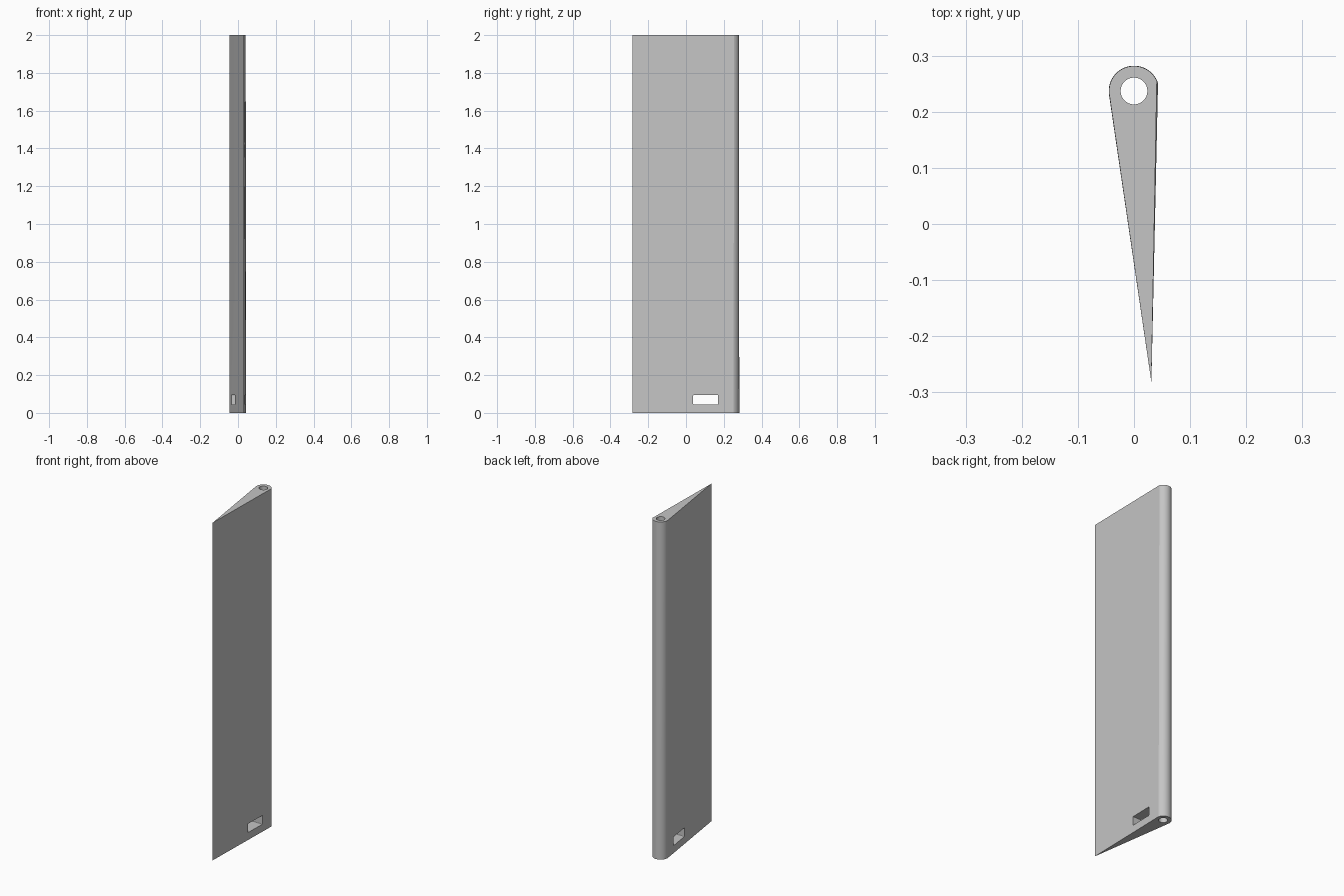
import bpy, bmesh
from math import cos, sin, radians
from mathutils import Vector

cube = bpy.data.objects.get("Cube")
if cube:
    bpy.data.objects.remove(cube, do_unlink=True)

HEIGHT = 2.0
HUB = Vector((0.0, 0.237))   # centre of the rounded edge
RADIUS = 0.045
TIP = Vector((0.031, -0.282))

grey = bpy.data.materials.new("plain grey")
grey.use_nodes = True
colour = (0.56, 0.56, 0.56, 1)
grey.diffuse_color = colour
grey.node_tree.nodes["Principled BSDF"].inputs["Base Color"].default_value = colour


def arc(start, end, steps, radius):
    angles = [radians(start + (end - start) * i / steps) for i in range(steps + 1)]
    return [HUB + radius * Vector((cos(a), sin(a))) for a in angles]


def loft(name, bottom, top, z0, z1):
    """Solid between two outlines with matching points."""
    bm = bmesh.new()
    low = [bm.verts.new((p.x, p.y, z0)) for p in bottom]
    high = [bm.verts.new((p.x, p.y, z1)) for p in top]
    bm.faces.new(low[::-1])
    bm.faces.new(high)
    n = len(low)
    for i in range(n):
        j = (i + 1) % n
        bm.faces.new((low[i], low[j], high[j], high[i]))
    bmesh.ops.recalc_face_normals(bm, faces=bm.faces)
    mesh = bpy.data.meshes.new(name)
    bm.to_mesh(mesh)
    bm.free()
    mesh.materials.append(grey)
    obj = bpy.data.objects.new(name, mesh)
    bpy.context.collection.objects.link(obj)
    return obj


def cut(target, cutter):
    cutter.hide_render = True
    mod = target.modifiers.new(cutter.name, 'BOOLEAN')
    mod.object = cutter
    mod.solver = 'EXACT'
    bpy.context.view_layer.objects.active = target
    bpy.ops.object.modifier_apply(modifier=mod.name)
    bpy.data.objects.remove(cutter, do_unlink=True)


# Wedge panel with a rounded thick edge, very slightly thicker at the bottom
panel = loft("wedge_panel",
             arc(18, 188, 40, RADIUS) + [TIP],
             arc(24, 188, 40, RADIUS - 0.0005) + [TIP], 0, HEIGHT)

# Bore along the whole rounded edge
bore = arc(0, 360, 48, 0.0238)[:-1]
cut(panel, loft("bore_cutter", bore, bore, -0.1, HEIGHT + 0.1))

# Slot through the lower part, with slightly eased corners
bpy.ops.mesh.primitive_cube_add(size=1, location=(0, 0.104, 0.07))
slot = bpy.context.object
slot.name = "slot_cutter"
slot.scale = (0.4, 0.132, 0.052)
bpy.ops.object.transform_apply(location=False, rotation=False, scale=True)
bevel = slot.modifiers.new("eased_corners", 'BEVEL')
bevel.width = 0.004
bevel.segments = 2
cut(panel, slot)

# Smooth curves, crisp edges
bpy.ops.object.select_all(action='DESELECT')
panel.select_set(True)
bpy.context.view_layer.objects.active = panel
bpy.ops.object.shade_smooth_by_angle(angle=radians(15))
